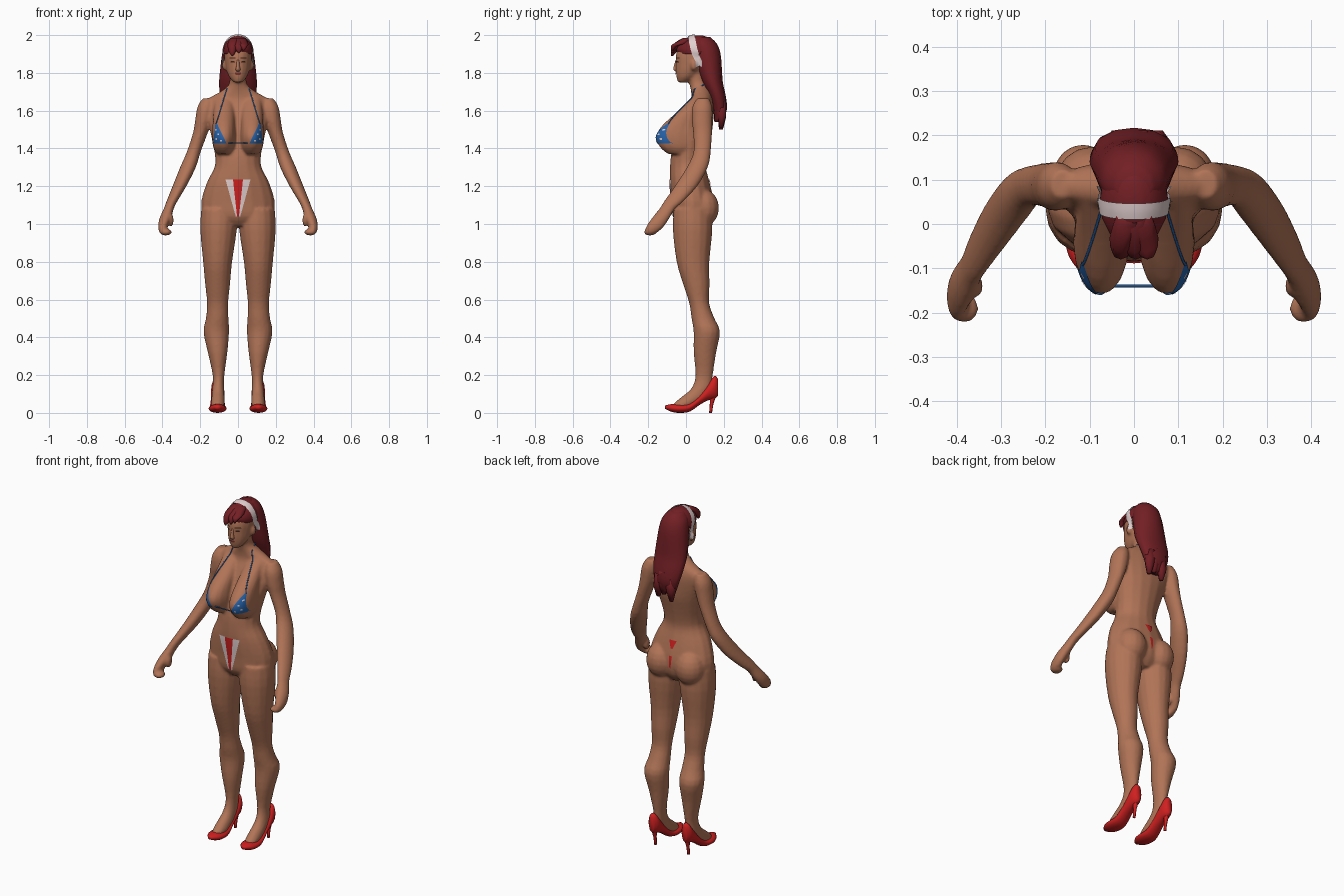
import bpy, bmesh
from math import sin, cos, pi
from mathutils import Vector, Matrix
from mathutils.bvhtree import BVHTree

cube = bpy.data.objects.get("Cube")
if cube:
    bpy.data.objects.remove(cube)


def material(name, r, g, b):
    m = bpy.data.materials.new(name)
    m.use_nodes = True
    m.diffuse_color = (r, g, b, 1)
    m.node_tree.nodes["Principled BSDF"].inputs["Base Color"].default_value = (r, g, b, 1)
    return m


skin = material("tan skin", .44, .175, .095)
hair_red = material("dark red hair", .17, .014, .018)
red = material("bright red", .62, .014, .014)
blue = material("blue cloth", .02, .13, .42)
white = material("off white cloth", .76, .62, .62)
lip = material("lip colour", .2, .035, .03)
dark = material("dark brown", .045, .018, .012)


def catmull(a, b, c, d, t):
    return [.5 * (2 * q + (r - p) * t + (2 * p - 5 * q + 4 * r - s) * t * t
                  + (3 * q - p - 3 * r + s) * t ** 3) for p, q, r, s in zip(a, b, c, d)]


def loft(bm, rings, side=1, axis="Z", sides=16, steps=3):
    """Closed skin over elliptical rings (x, y, z, half width, half depth)."""
    path = []
    last = len(rings) - 1
    for i in range(last):
        quad = [rings[max(i - 1, 0)], rings[i], rings[i + 1], rings[min(i + 2, last)]]
        path += [catmull(*quad, k / steps) for k in range(steps)]
    path.append(rings[-1])
    loops = []
    for x, y, z, rx, ry in path:
        loop = []
        for k in range(sides):
            c, s = max(rx, .002) * cos(2 * pi * k / sides), max(ry, .002) * sin(2 * pi * k / sides)
            p = (x + c, y + s, z) if axis == "Z" else (x + c, y, z + s)
            loop.append(bm.verts.new((side * p[0], p[1], p[2])))
        loops.append(loop)
    faces = [bm.faces.new(loops[0]), bm.faces.new(loops[-1])]
    for a, b in zip(loops, loops[1:]):
        for k in range(sides):
            n = (k + 1) % sides
            faces.append(bm.faces.new((a[k], a[n], b[n], b[k])))
    bmesh.ops.recalc_face_normals(bm, faces=faces)


def ball(bm, centre, radii, side=1):
    place = Matrix.Translation((side * centre[0], centre[1], centre[2]))
    bmesh.ops.create_uvsphere(bm, u_segments=16, v_segments=10, radius=1,
                              matrix=place @ Matrix.Diagonal((*radii, 1)))


def finish(name, bm, *mats):
    mesh = bpy.data.meshes.new(name)
    bm.to_mesh(mesh)
    bm.free()
    for m in mats:
        mesh.materials.append(m)
    for p in mesh.polygons:
        p.use_smooth = True
    obj = bpy.data.objects.new(name, mesh)
    bpy.context.collection.objects.link(obj)
    return obj


# Body: torso, head and limbs merged into one smooth skin
bm = bmesh.new()
loft(bm, [(0, .035, .99, .13, .07), (0, .035, 1.04, .185, .105), (0, .035, 1.12, .195, .112),
          (0, .02, 1.22, .165, .105), (0, .01, 1.3, .125, .095), (0, .015, 1.36, .122, .095),
          (0, .03, 1.43, .135, .095), (0, .05, 1.5, .15, .09), (0, .075, 1.6, .178, .072),
          (0, .085, 1.655, .17, .058), (0, .08, 1.7, .095, .053), (0, .065, 1.74, .048, .047),
          (0, .05, 1.8, .045, .045)])
loft(bm, [(0, -.018, 1.75, .022, .025), (0, 0, 1.775, .045, .05), (0, .02, 1.81, .06, .075),
          (0, .035, 1.85, .068, .09), (0, .045, 1.89, .072, .1), (0, .05, 1.93, .068, .092),
          (0, .055, 1.96, .052, .07), (0, .06, 1.98, .03, .04)])
for s in (-1, 1):
    # Breast, buttock and ear
    loft(bm, [(.075, .06, 1.67, .045, .025), (.075, .02, 1.6, .055, .06),
              (.075, -.03, 1.52, .06, .098), (.074, -.04, 1.46, .063, .12),
              (.073, -.035, 1.405, .058, .102), (.07, -.03, 1.37, .04, .065)], s)
    ball(bm, (.095, .09, 1.085), (.085, .085, .1), s)
    ball(bm, (.07, .042, 1.84), (.014, .018, .028), s)
    # Leg and foot
    loft(bm, [(.1, .035, 1.08, .095, .1), (.103, .035, .97, .097, .105), (.108, .037, .8, .077, .087),
              (.108, .055, .68, .066, .07), (.108, .07, .58, .056, .053), (.11, .09, .5, .06, .061),
              (.115, .11, .43, .068, .07), (.108, .1, .32, .052, .06), (.103, .096, .2, .031, .046),
              (.105, .08, .13, .031, .052), (.106, .035, .08, .035, .065),
              (.107, -.01, .045, .036, .06), (.107, -.02, .03, .03, .045)], s)
    # Arm and palm
    loft(bm, [(.16, .09, 1.665, .028, .032), (.17, .086, 1.62, .045, .053), (.182, .085, 1.55, .045, .055),
              (.2, .088, 1.48, .039, .05), (.235, .085, 1.38, .037, .046), (.265, .06, 1.3, .042, .056),
              (.31, 0, 1.2, .037, .06), (.35, -.065, 1.12, .029, .052), (.367, -.1, 1.08, .027, .042),
              (.385, -.135, 1.03, .031, .047), (.398, -.165, .985, .025, .047),
              (.395, -.185, .955, .022, .035)], s)
    # Curled fingers and thumb
    ball(bm, (.383, -.19, .957), (.033, .034, .018), s)
    ball(bm, (.355, -.14, 1.02), (.014, .024, .036), s)
body = finish("body", bm, skin)
remesh = body.modifiers.new("merge", "REMESH")
remesh.mode = "VOXEL"
remesh.voxel_size = .008
soften = body.modifiers.new("soften", "SMOOTH")
soften.factor, soften.iterations = .5, 4
graph = bpy.context.evaluated_depsgraph_get()
merged = bpy.data.meshes.new_from_object(body.evaluated_get(graph))
body.modifiers.clear()
body.data = merged
merged.materials.clear()
merged.materials.append(skin)
for p in merged.polygons:
    p.use_smooth = True

# Nose
bm = bmesh.new()
loft(bm, [(0, -.05, 1.808, .008, .008), (0, -.054, 1.818, .013, .014),
          (0, -.054, 1.835, .009, .011), (0, -.047, 1.868, .007, .009)], sides=10)
finish("nose", bm, skin)

# Hair: crown, long mane with ragged tips, and swept fringe
bm = bmesh.new()
loft(bm, [(0, .055, 1.9, .077, .098), (0, .05, 1.925, .077, .102), (0, .052, 1.955, .068, .09),
          (0, .06, 1.985, .045, .058), (0, .065, 1.998, .018, .025)])
crown = finish("hair_crown", bm, hair_red)
bm = bmesh.new()
loft(bm, [(0, .172, 1.54, .05, .022), (0, .18, 1.61, .078, .037), (0, .165, 1.68, .095, .045),
          (0, .14, 1.75, .1, .055), (0, .125, 1.82, .094, .065), (0, .11, 1.9, .084, .073),
          (0, .095, 1.955, .07, .068), (0, .085, 1.99, .04, .042)], sides=12)
for x, low in ((-.035, 1.5), (.015, 1.53), (.05, 1.51)):
    loft(bm, [(x, .185, low, .012, .012), (x, .19, low + .06, .03, .024),
              (x * .8, .18, low + .14, .035, .036)], sides=6, steps=1)
mane = finish("hair_mane", bm, hair_red)
bm = bmesh.new()
for x, low in ((-.03, 1.89), (.004, 1.905), (.03, 1.918)):
    loft(bm, [(x, -.073, low, .004, .005), (x, -.062, low + .025, .02, .018),
              (x * .9, -.03, 1.955, .028, .035), (x * .5, .015, 1.985, .026, .03)], sides=8, steps=2)
finish("hair_fringe", bm, hair_red)


def tree(obj):
    return BVHTree.FromPolygons([v.co for v in obj.data.vertices],
                                [tuple(p.vertices) for p in obj.data.polygons])


body_tree = tree(body)
head_trees = [body_tree, tree(crown), tree(mane)]


def hit(trees, origin, direction, lift):
    """First surface point along a ray, lifted slightly off it."""
    found = [h for h in (t.ray_cast(origin, direction) for t in trees) if h[0]]
    if not found:
        return None
    best = min(found, key=lambda h: h[3])
    return best[0] - direction.normalized() * lift


def plate(name, nu, nv, ray, mats, rule=lambda u: 0, trees=(body_tree,), lift=.004):
    """Thin sheet laid onto a surface by casting one ray per grid point."""
    bm = bmesh.new()
    rows = []
    for j in range(nv + 1):
        pts = [hit(trees, *ray(i / nu, j / nv), lift) for i in range(nu + 1)]
        rows.append([bm.verts.new(p) if p else None for p in pts])
    for a, b in zip(rows, rows[1:]):
        for i in range(nu):
            quad = (a[i], a[i + 1], b[i + 1], b[i])
            if all(quad):
                bm.faces.new(quad).material_index = rule((i + .5) / nu)
    bmesh.ops.recalc_face_normals(bm, faces=bm.faces)
    return finish(name, bm, *mats)


def flat(x0, x1, z0, x2, x3, z1, front=-1):
    """Rays through a trapezium seen from the front or the back."""
    def ray(u, v):
        x = (x0 + (x1 - x0) * u) * (1 - v) + (x2 + (x3 - x2) * u) * v
        return Vector((x, front, z0 + (z1 - z0) * v)), Vector((0, -front, 0))
    return ray


def cord(name, points, mat, radius=.003):
    curve = bpy.data.curves.new(name, "CURVE")
    curve.dimensions = "3D"
    curve.bevel_depth, curve.bevel_resolution = radius, 1
    line = curve.splines.new("POLY")
    line.points.add(len(points) - 1)
    for p, co in zip(line.points, points):
        p.co = (*co, 1)
    curve.materials.append(mat)
    bpy.context.collection.objects.link(bpy.data.objects.new(name, curve))


# Headband over the crown
def band_ray(u, v):
    t = -.35 + (pi + .7) * u
    y = .068 - .04 * max(sin(t), 0) + .036 * (v - .5)
    out = Vector((cos(t), 0, sin(t)))
    return Vector((0, y, 1.86)) + out * .3, -out


plate("headband", 32, 3, band_ray, [white], trees=head_trees, lift=.006)

# Bikini bottom: striped front, small back panel and string
plate("bikini_front", 20, 16, flat(-.012, .012, 1.04, -.066, .066, 1.235), [white, red],
      lambda u: int(abs(u - .5) < .18))
plate("bikini_back", 4, 4, flat(-.006, .006, 1.19, -.024, .024, 1.235, 1), [red])
plate("bikini_string", 2, 6, flat(-.004, .004, 1.08, -.009, .009, 1.15, 1), [red])

for s, tag in ((-1, "right"), (1, "left")):
    # Bikini cup with pale spots and neck strap
    plate("cup_" + tag, 10, 10, flat(s * .06, s * .132, 1.425, s * .113, s * .119, 1.535), [blue])
    for x, z in ((.09, 1.44), (.115, 1.45), (.105, 1.475), (.117, 1.5)):
        plate("cup_spot_" + tag, 1, 1,
              flat(s * (x - .004), s * (x + .004), z - .004, s * (x - .004), s * (x + .004), z + .004),
              [white], lift=.007)
    points = []
    for k in range(13):
        t = k / 12
        points.append(hit([body_tree], Vector((s * (.116 - .056 * t), -1, 1.53 + .185 * t)),
                          Vector((0, 1, 0)), .003))
    points = [p for p in points if p] + [Vector((s * .045, .1, 1.74))]
    cord("neck_strap_" + tag, points, blue)
    # Eye and brow
    plate("eye_" + tag, 4, 2, flat(s * .017, s * .04, 1.856, s * .021, s * .037, 1.864), [dark], lift=.002)
    plate("brow_" + tag, 4, 1, flat(s * .013, s * .046, 1.876, s * .014, s * .044, 1.881), [dark], lift=.002)
    # Court shoe with stiletto heel
    bm = bmesh.new()
    loft(bm, [(.108, -.11, .03, .012, .009), (.108, -.075, .026, .038, .021), (.108, -.03, .023, .048, .023),
              (.108, .02, .03, .042, .023), (.108, .07, .068, .036, .027), (.108, .115, .108, .036, .042),
              (.108, .15, .135, .031, .06), (.108, .17, .135, .016, .045)], s, "Y")
    loft(bm, [(.108, .13, 0, .008, .008), (.108, .136, .05, .009, .01),
              (.108, .148, .12, .022, .022)], s, sides=8, steps=2)
    finish("shoe_" + tag, bm, red)

cord("chest_string", [(-.07, -.14, 1.428), (.07, -.14, 1.428)], blue)
plate("lips", 6, 2, flat(-.014, .014, 1.79, -.016, .016, 1.801), [lip], lift=.003)
